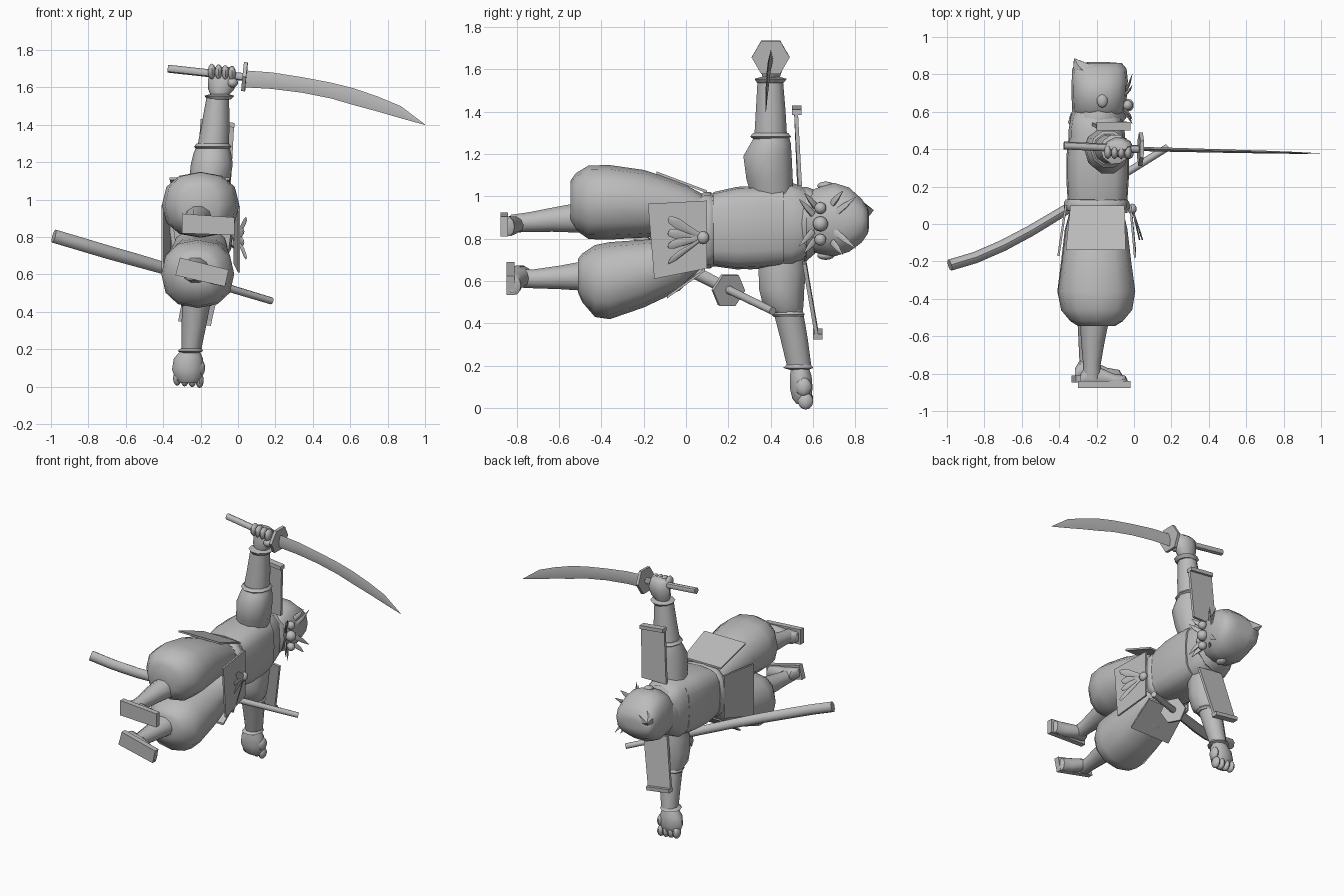
import bpy, bmesh, math
from mathutils import Vector as V

mat = bpy.data.materials.new("plain grey")
mat.diffuse_color = (0.5, 0.5, 0.5, 1)


def finish(name, bm, angle=45):
    bmesh.ops.recalc_face_normals(bm, faces=bm.faces)
    me = bpy.data.meshes.new(name)
    bm.to_mesh(me)
    bm.free()
    me.materials.append(mat)
    ob = bpy.data.objects.new(name, me)
    bpy.context.scene.collection.objects.link(ob)
    bpy.ops.object.select_all(action='DESELECT')
    ob.select_set(True)
    bpy.context.view_layer.objects.active = ob
    bpy.ops.object.shade_smooth_by_angle(angle=math.radians(angle))
    return ob


def loft(name, rings, n=12, power=2.0, angle=45):
    """Skin over rings of (centre, u half-axis, v half-axis)."""
    bm = bmesh.new()
    loops = []
    for c, u, v in rings:
        loop = []
        for i in range(n):
            a = 2 * math.pi * i / n
            ca, sa = math.cos(a), math.sin(a)
            pu = math.copysign(abs(ca) ** (2 / power), ca)
            pv = math.copysign(abs(sa) ** (2 / power), sa)
            loop.append(bm.verts.new(V(c) + V(u) * pu + V(v) * pv))
        loops.append(loop)
    for a, b in zip(loops, loops[1:]):
        for i in range(n):
            j = (i + 1) % n
            bm.faces.new((a[i], a[j], b[j], b[i]))
    bm.faces.new(loops[0])
    bm.faces.new(loops[-1])
    return finish(name, bm, angle)


def along_y(name, rows, **k):      # rows: y, x, z, rx, rz
    return loft(name, [((x, y, z), (rx, 0, 0), (0, 0, rz)) for y, x, z, rx, rz in rows], **k)


def along_z(name, rows, **k):      # rows: z, x, y, rx, ry
    return loft(name, [((x, y, z), (rx, 0, 0), (0, ry, 0)) for z, x, y, rx, ry in rows], **k)


def bar(name, pts, radii, n=8, flat=1.0):
    """Round rod along a path."""
    pts = [V(p) for p in pts]
    rings = []
    for i, p in enumerate(pts):
        d = (pts[min(i + 1, len(pts) - 1)] - pts[max(i - 1, 0)]).normalized()
        side = V((0, 0, 1)) if abs(d.z) < 0.8 else V((1, 0, 0))
        v = d.cross(side).normalized()
        u = v.cross(d)
        rings.append((p, u * radii[i], v * radii[i] * flat))
    return loft(name, rings, n)


def plate(name, corners, thick):
    """Flat board from four corners, thickened by a vector."""
    bm = bmesh.new()
    face = bm.faces.new([bm.verts.new(c) for c in corners])
    ext = bmesh.ops.extrude_face_region(bm, geom=[face])
    for v in [g for g in ext["geom"] if isinstance(g, bmesh.types.BMVert)]:
        v.co += V(thick)
    if face.is_valid is False or len(bm.faces) < 6:
        bm.faces.new([bm.verts[i] for i in range(4)])
    return finish(name, bm, 20)


def ball(name, c, r, seg=10):
    bm = bmesh.new()
    bmesh.ops.create_uvsphere(bm, u_segments=seg, v_segments=7, radius=1)
    for v in bm.verts:
        v.co = V(c) + V((v.co.x * r[0], v.co.y * r[1], v.co.z * r[2]))
    return finish(name, bm, 60)


# Torso, chest armour, belt and collar
along_y("torso", [(.06, -.19, .84, .155, .165), (.14, -.19, .845, .155, .17), (.3, -.195, .85, .155, .195),
                  (.5, -.2, .865, .15, .2), (.56, -.2, .87, .14, .17), (.63, -.2, .88, .11, .11)], power=3)
along_y("chest_armour", [(.13, -.195, .845, .16, .175), (.24, -.195, .85, .167, .195),
                         (.36, -.195, .855, .167, .195), (.46, -.195, .86, .155, .19)], power=3.4, n=16)
along_y("belt", [(.07, -.2, .84, .165, .17), (.085, -.2, .84, .175, .18),
                 (.115, -.2, .84, .175, .18), (.13, -.2, .84, .165, .17)], power=3)
along_y("collar", [(.53, -.2, .87, .13, .17), (.57, -.19, .87, .15, .175), (.61, -.19, .88, .14, .15)])

# Head with crown spike
along_y("head", [(.56, -.19, .88, .12, .11), (.61, -.19, .885, .14, .155), (.7, -.185, .89, .15, .177),
                 (.77, -.183, .89, .15, .155), (.83, -.185, .885, .145, .105),
                 (.86, -.19, .885, .125, .06), (.865, -.19, .885, .06, .03)], n=14, power=2.6, angle=60)
bar("crown_spike", [(-.25, .8, .93), (-.3, .85, .93), (-.32, .885, .935)], [.07, .035, .002], 6)

# Face: round nose and cheeks, brows and whiskers
for z, y, r in ((.945, .635, .028), (.87, .635, .036), (.795, .635, .028)):
    ball("nose" if r > .03 else "cheek", (-.035, y, z), (r, r, r))
for s in (-1, 1):
    c = .875
    for y0, z0, y1, z1 in ((.7, .04, .8, .12), (.69, .09, .74, .15), (.6, .04, .535, .11),
                           (.61, .08, .56, .14)):
        bar("whisker", [(-.05, y0, c + s * z0), (-.025, (y0 + y1) / 2, c + s * (z0 + z1) / 2),
                        (-.01, y1, c + s * z1)], [.018, .014, .002], 5, .5)
    ball("ear", (-.17, .66, .885 + s * .165), (.03, .04, .02))

# Waist skirt boards
plate("front_apron", [(-.025, .1, .98), (-.025, .1, .66), (.0, -.15, .61), (.0, -.18, .965)], (.012, 0, 0))
plate("back_apron", [(-.37, .1, .98), (-.37, .1, .68), (-.41, -.17, .61), (-.41, -.17, .97)], (.012, 0, 0))
plate("upper_side_apron", [(-.34, .1, 1.015), (-.05, .1, 1.015), (-.045, -.14, 1.105), (-.365, -.14, 1.105)], (0, 0, .013))
plate("lower_side_apron", [(-.34, .09, .66), (-.05, .09, .66), (-.05, -.09, .53), (-.36, -.09, .53)], (0, 0, -.013))

# Knotted ribbon on the apron
for z, x in ((.895, .045), (.83, .03), (.77, .03), (.69, .045)):
    loft("ribbon", [((-.01 + (x + .01) * t, .085 - .17 * t, .805 + (z - .805) * t),
                     (.004, 0, 0), (0, .008 * w, .024 * w))
                    for t, w in ((0, .3), (.3, .6), (.75, 1), (.95, .7), (1, .2))], 8)
ball("knot", (-.01, .08, .805), (.025, .03, .03))

# Baggy trousers
along_y("upper_trouser", [(.08, -.2, .92, .14, .09), (-.03, -.2, .945, .165, .125), (-.2, -.2, .965, .185, .16),
                          (-.36, -.2, .972, .207, .176), (-.46, -.2, .972, .19, .174),
                          (-.52, -.2, .975, .14, .135), (-.545, -.2, .975, .1, .1)], n=12, power=2.3, angle=50)
along_y("lower_trouser", [(.08, -.2, .76, .14, .09), (-.03, -.205, .68, .165, .125), (-.2, -.21, .635, .18, .16),
                          (-.36, -.215, .602, .195, .182), (-.43, -.215, .6, .18, .17),
                          (-.49, -.215, .615, .13, .115), (-.51, -.215, .625, .1, .08)], n=12, power=2.3, angle=50)

# Shins, feet and sandals
along_y("upper_shin", [(-.5, -.21, .9, .08, .075), (-.63, -.22, .89, .063, .06),
                       (-.75, -.225, .878, .047, .048), (-.83, -.225, .87, .05, .045)], n=10)
along_y("lower_shin", [(-.47, -.225, .625, .08, .075), (-.6, -.235, .617, .063, .058),
                       (-.73, -.245, .61, .047, .046), (-.8, -.25, .613, .05, .045)], n=10)
for name, y, z, dz, x0 in (("upper", -.81, .87, -.015, 0), ("lower", -.78, .645, -.065, -.03)):
    loft(name + "_foot", [((-.285 + x0 + .25 * t, y - .03 + h, z + dz * t - (.005 if x0 else 0)),
                           (0, .03 + h, 0), (0, 0, w))
                          for t, h, w in ((0, .005, .03), (.1, .025, .042), (.4, .022, .042),
                                          (.7, .005, .048), (.95, 0, .045), (1, -.012, .03))], 10)
plate("upper_sandal", [(-.3, -.84, .925), (-.02, -.84, .905), (-.02, -.84, .81), (-.3, -.84, .82)], (0, -.037, 0))
plate("lower_sandal", [(-.31, -.81, .69), (-.05, -.81, .625), (-.07, -.81, .535), (-.335, -.81, .595)], (0, -.037, 0))

# Raised arm
along_z("upper_sleeve", [(.98, -.17, .41, .1, .1), (1.08, -.155, .395, .11, .115), (1.19, -.14, .385, .112, .12),
                         (1.25, -.137, .4, .1, .1), (1.285, -.135, .405, .087, .085)], n=10)
along_z("upper_forearm", [(1.27, -.135, .4, .085, .082), (1.4, -.12, .4, .075, .074),
                          (1.55, -.108, .398, .06, .063)], n=10)
along_z("upper_elbow_band", [(1.272, -.135, .4, .088, .088), (1.283, -.135, .4, .1, .102),
                             (1.3, -.135, .4, .086, .086)], n=10)
along_z("upper_cuff", [(1.535, -.1, .398, .062, .065), (1.555, -.1, .4, .08, .08), (1.565, -.1, .4, .045, .045)], n=10)
along_z("upper_hand", [(1.55, -.1, .4, .042, .04), (1.59, -.09, .405, .07, .05), (1.64, -.082, .412, .078, .052),
                       (1.69, -.085, .415, .068, .04), (1.71, -.085, .412, .05, .02)], n=10)
for i in range(4):
    ball("upper_finger", (-.14 + i * .036, .385, 1.685 - i * .004), (.021, .04, .042), 8)
ball("upper_thumb", (-.03, .375, 1.625), (.03, .03, .026), 8)

# Lowered arm
along_z("lower_sleeve", [(.74, -.2, .46, .1, .1), (.65, -.21, .455, .11, .118), (.56, -.215, .452, .11, .112),
                         (.48, -.22, .46, .098, .1), (.44, -.225, .48, .075, .07)], n=10)
along_z("lower_forearm", [(.46, -.222, .482, .078, .074), (.33, -.235, .51, .066, .068),
                          (.19, -.25, .536, .052, .06)], n=10)
along_z("lower_elbow_band", [(.455, -.222, .48, .08, .075), (.443, -.222, .482, .088, .083),
                             (.43, -.222, .484, .078, .073)], n=10)
along_z("lower_cuff", [(.205, -.25, .533, .055, .06), (.19, -.255, .53, .068, .075), (.18, -.255, .535, .045, .045)], n=10)
along_z("lower_hand", [(.2, -.255, .538, .045, .042), (.15, -.265, .542, .078, .054), (.09, -.27, .545, .083, .056),
                       (.045, -.265, .545, .07, .045), (.02, -.265, .545, .05, .025)], n=10)
for i in range(4):
    ball("lower_finger", (-.325 + i * .04, .565, .045 - i * .004), (.022, .036, .04), 8)
ball("lower_thumb", (-.2, .555, .1), (.024, .038, .045), 8)

# Shoulder boards with an end lip
plate("upper_shoulder_board", [(-.225, .525, 1.05), (-.04, .53, 1.05), (-.02, .51, 1.41), (-.2, .51, 1.43)], (0, .018, 0))
plate("upper_board_lip", [(-.2, .5, 1.43), (-.02, .5, 1.41), (-.02, .5, 1.385), (-.2, .5, 1.405)], (0, .045, 0))
plate("lower_shoulder_board", [(-.25, .55, .7), (-.065, .55, .68), (-.145, .61, .33), (-.32, .61, .35)], (0, .018, 0))
plate("lower_board_lip", [(-.32, .6, .35), (-.145, .6, .325), (-.14, .6, .35), (-.315, .6, .375)], (0, .045, 0))


# Drawn sword
def hex_guard(name, c, d, r):
    d = V(d).normalized()
    v = V((0, 0, 1)).cross(d).normalized()
    u = d.cross(v)
    loft(name, [(V(c) + d * t, v * r, u * r) for t in (-.01, .01)], 6, angle=20)


bar("sword_grip", [(-.375, .42, 1.7), (.035, .4, 1.655)], [.021, .021])
hex_guard("sword_guard", (.035, .4, 1.657), (1, -.02, -.1), .09)
loft("sword_blade", [((x, .402 - .025 * x, (a + b) / 2), (0, 0, (a - b) / 2), (0, t, 0)) for x, a, b, t in
                     ((.04, 1.69, 1.6, .011), (.18, 1.68, 1.592, .011), (.34, 1.655, 1.572, .01), (.5, 1.625, 1.54, .009),
                      (.62, 1.595, 1.505, .008), (.75, 1.55, 1.47, .007), (.87, 1.5, 1.435, .005),
                      (1.0, 1.402, 1.399, .001))], 4, angle=30)

# Sheathed sword at the hip
bar("scabbard", [(-.985, -.22, .805), (-.85, -.18, .765), (-.7, -.115, .72), (-.55, -.035, .678),
                 (-.4, .055, .635), (-.16, .2, .56)], [.036, .036, .036, .035, .033, .03], 8, .85)
hex_guard("hip_guard", (-.16, .2, .557), (.75, .4, -.2), .085)
bar("hip_grip", [(-.16, .2, .56), (.18, .41, .458)], [.021, .019])
